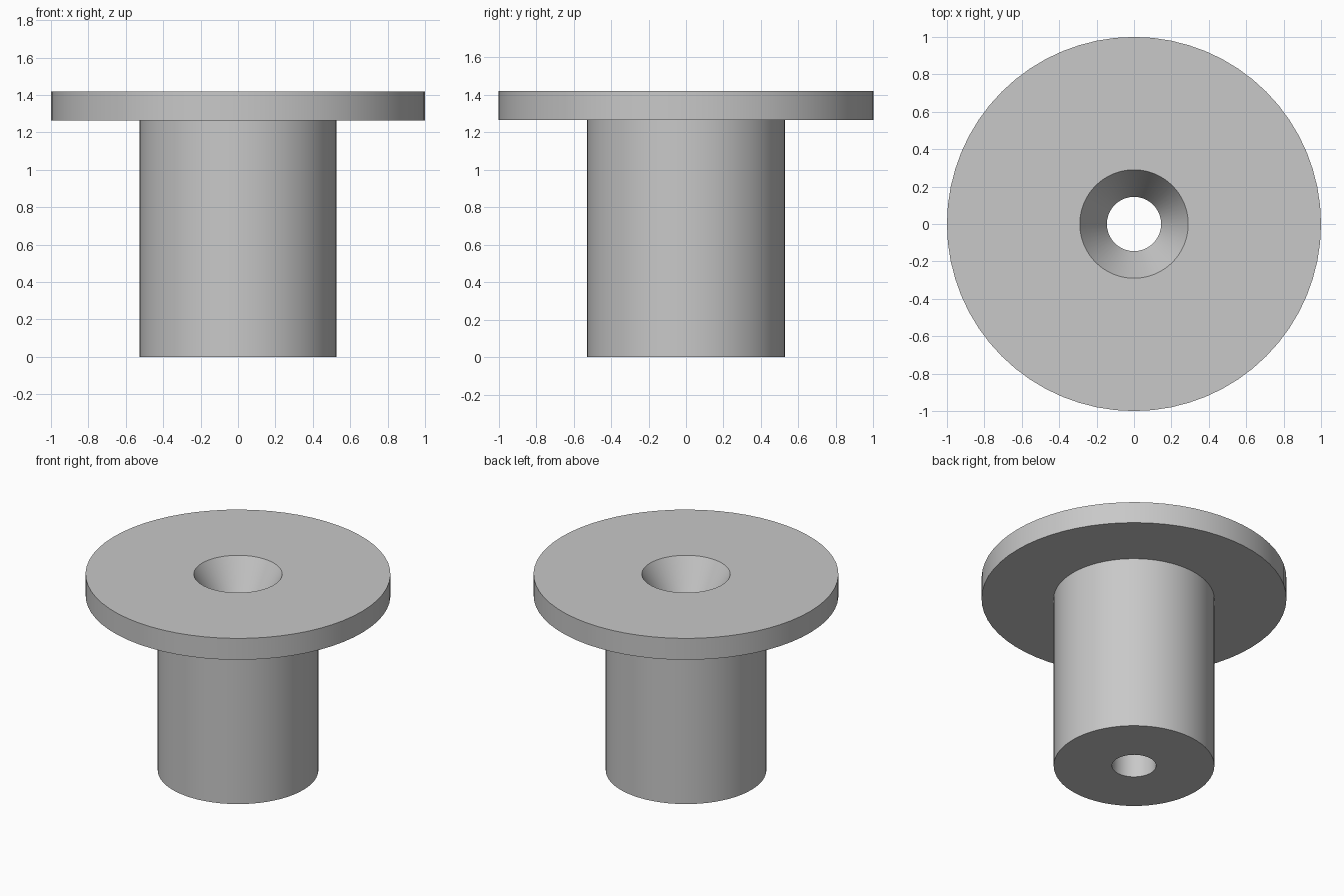
import bpy, bmesh, math

cube = bpy.data.objects.get("Cube")
if cube:
    bpy.data.objects.remove(cube, do_unlink=True)

SEGMENTS = 64
HEIGHT = 1.42
FLANGE_BOTTOM = 1.265
FLANGE_R, SHANK_R = 1.0, 0.527
BORE_R, SINK_R, SINK_DEPTH = 0.145, 0.29, 0.25

# Single plain grey
grey = bpy.data.materials.new("light_grey")
grey.use_nodes = True
colour = (0.58, 0.58, 0.58, 1)
grey.diffuse_color = colour
grey.node_tree.nodes["Principled BSDF"].inputs["Base Color"].default_value = colour


def lathe(name, profile):
    """Revolve a closed (radius, height) profile around the z axis."""
    bm = bmesh.new()
    rings = []
    for i in range(SEGMENTS):
        a = math.tau * i / SEGMENTS
        rings.append([bm.verts.new((r * math.cos(a), r * math.sin(a), z))
                      for r, z in profile])
    count = len(profile)
    for i, ring in enumerate(rings):
        following = rings[(i + 1) % SEGMENTS]
        for j in range(count):
            k = (j + 1) % count
            bm.faces.new((ring[j], following[j], following[k], ring[k]))
    bmesh.ops.recalc_face_normals(bm, faces=bm.faces)
    mesh = bpy.data.meshes.new(name)
    bm.to_mesh(mesh)
    bm.free()
    mesh.materials.append(grey)
    obj = bpy.data.objects.new(name, mesh)
    bpy.context.collection.objects.link(obj)
    bpy.ops.object.select_all(action="DESELECT")
    obj.select_set(True)
    bpy.context.view_layer.objects.active = obj
    bpy.ops.object.shade_smooth_by_angle(angle=math.radians(25))
    return obj


# Shank, flange, countersink and through bore in one turned piece
lathe("flanged_bushing", [
    (BORE_R, 0),
    (SHANK_R, 0),
    (SHANK_R, FLANGE_BOTTOM),
    (FLANGE_R, FLANGE_BOTTOM),
    (FLANGE_R, HEIGHT),
    (SINK_R, HEIGHT),
    (BORE_R, HEIGHT - SINK_DEPTH),
])
